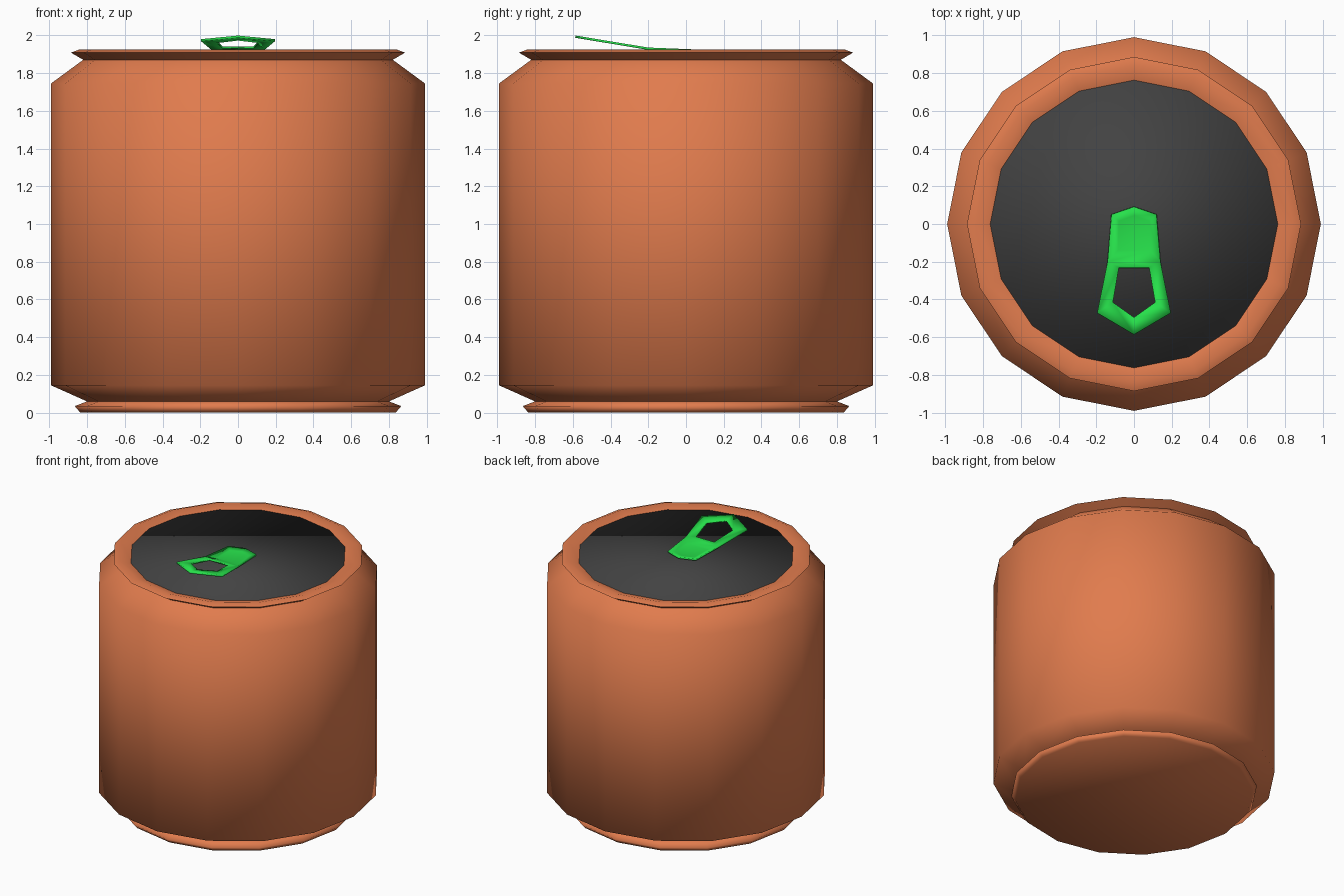
import bpy
import bmesh
from math import sin, cos, pi, radians

SIDES = 16

cube = bpy.data.objects.get("Cube")
if cube:
    bpy.data.objects.remove(cube, do_unlink=True)


def make_material(name, rgb):
    mat = bpy.data.materials.new(name)
    mat.use_nodes = True
    mat.diffuse_color = (*rgb, 1)
    mat.node_tree.nodes["Principled BSDF"].inputs["Base Color"].default_value = (*rgb, 1)
    return mat


def make_object(name, bm, mat):
    mesh = bpy.data.meshes.new(name)
    bm.to_mesh(mesh)
    bm.free()
    mesh.materials.append(mat)
    obj = bpy.data.objects.new(name, mesh)
    bpy.context.collection.objects.link(obj)
    return obj


def shade(obj, angle):
    bpy.ops.object.select_all(action="DESELECT")
    obj.select_set(True)
    bpy.context.view_layer.objects.active = obj
    bpy.ops.object.shade_smooth_by_angle(angle=radians(angle))


def circle(bm, radius, z):
    turns = [2 * pi * i / SIDES for i in range(SIDES)]
    return [bm.verts.new((radius * cos(a), radius * sin(a), z)) for a in turns]


def bridge(bm, low, high):
    n = len(low)
    for i in range(n):
        j = (i + 1) % n
        bm.faces.new((low[i], low[j], high[j], high[i]))


orange = make_material("orange paint", (0.75, 0.2, 0.075))
charcoal = make_material("charcoal lid", (0.055, 0.055, 0.055))
green = make_material("green tab", (0.02, 0.75, 0.07))

# Can body: base, lower rim, wall, shoulder, upper rim and its inner slope
profile = [(0.835, 0.0), (0.865, 0.035), (0.80, 0.06), (0.99, 0.145),
           (0.99, 1.745), (0.82, 1.87), (0.885, 1.908), (0.84, 1.925), (0.755, 1.9)]
bm = bmesh.new()
rings = [circle(bm, r, z) for r, z in profile]
for low, high in zip(rings, rings[1:]):
    bridge(bm, low, high)
bm.faces.new(rings[0][::-1])
shade(make_object("can_body", bm, orange), 110)

# Lid: plug with a short skirt sunk into the rim
bm = bmesh.new()
skirt = circle(bm, 0.762, 1.8)
edge = circle(bm, 0.762, 1.906)
bridge(bm, skirt, edge)
step = SIDES // 4
bm.faces.new(edge[::step])
for k in range(0, SIDES, step):
    bm.faces.new([edge[(k + i) % SIDES] for i in range(step + 1)])
shade(make_object("lid", bm, charcoal), 110)


# Pull tab: finger ring and dented rivet end, bent upward at the front
def tab_height(y):
    return 1.925 + max(0, -0.14 - y) * 0.165


def tab_loop(bm, half, drop=0):
    points = half + [(-x, y) for x, y in reversed(half) if x]
    return [bm.verts.new((x, y, tab_height(y) - drop)) for x, y in points]


bm = bmesh.new()
finger_outer = tab_loop(bm, [(0.14, -0.2), (0.195, -0.47), (0, -0.585)])
finger_inner = tab_loop(bm, [(0.08, -0.23), (0.112, -0.415), (0, -0.495)])
rivet_outer = tab_loop(bm, [(0.14, -0.2), (0.118, 0.05), (0, 0.09)])
rivet_inner = tab_loop(bm, [(0.085, -0.14), (0.08, 0.015), (0, 0.045)], 0.01)
bridge(bm, finger_outer, finger_inner)
bridge(bm, rivet_outer, rivet_inner)
bm.faces.new(rivet_inner)
bmesh.ops.remove_doubles(bm, verts=bm.verts, dist=0.001)
bmesh.ops.recalc_face_normals(bm, faces=bm.faces)
if sum(f.normal.z for f in bm.faces) < 0:
    bmesh.ops.reverse_faces(bm, faces=bm.faces)
tab = make_object("pull_tab", bm, green)
solid = tab.modifiers.new("thickness", "SOLIDIFY")
solid.thickness = 0.012
solid.offset = -1
shade(tab, 50)
